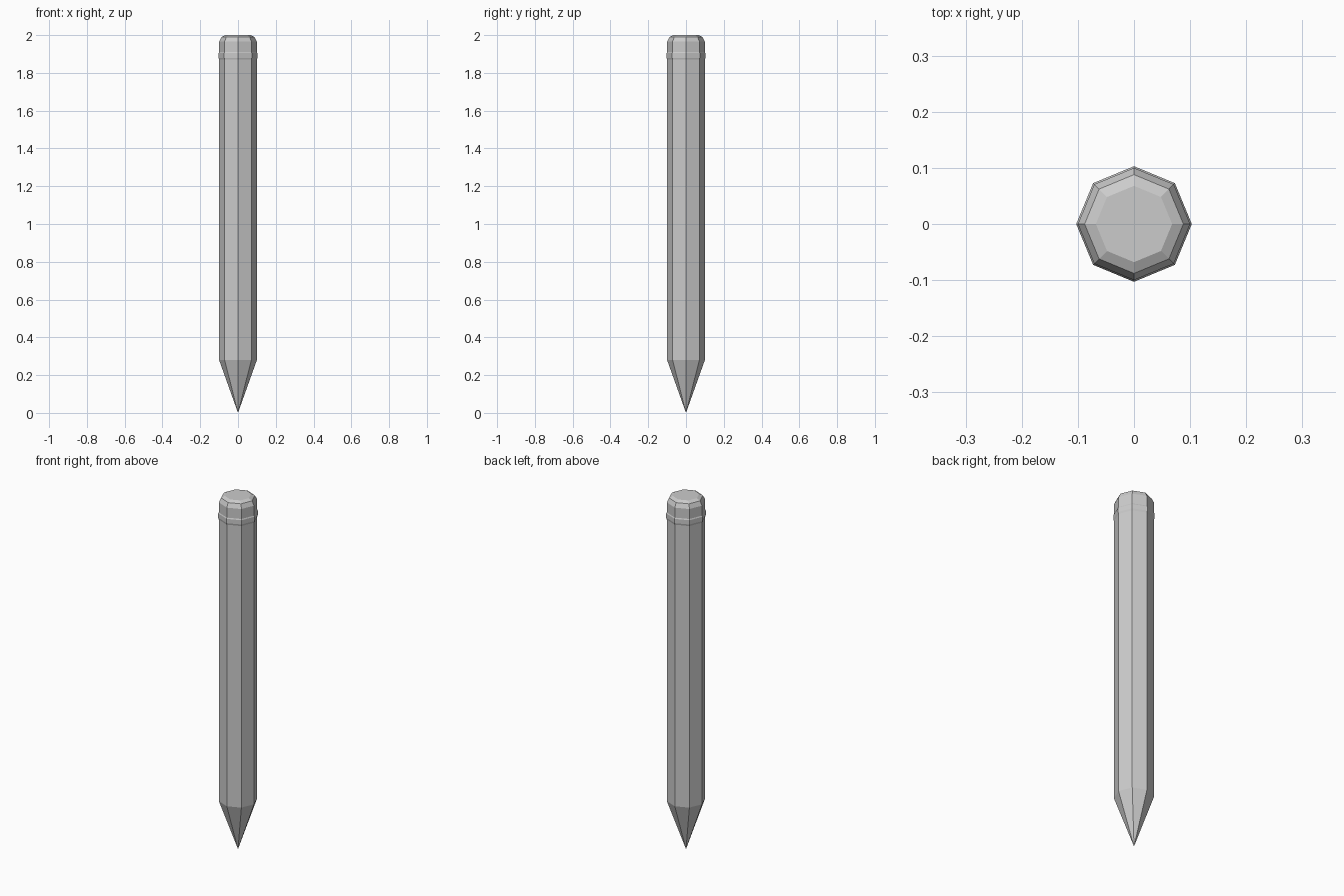
import bpy, bmesh, math

if "Cube" in bpy.data.objects:
    bpy.data.objects.remove(bpy.data.objects["Cube"])

SIDES = 8


def lathe(name, profile):
    """Flat-faced octagonal solid from (radius, z) points, bottom to top."""
    bm = bmesh.new()
    rings = []
    for r, z in profile:
        if r == 0:
            rings.append([bm.verts.new((0, 0, z))] * SIDES)
        else:
            rings.append([bm.verts.new((r * math.cos(i * math.tau / SIDES),
                                        r * math.sin(i * math.tau / SIDES), z))
                          for i in range(SIDES)])
    for low, high in zip(rings, rings[1:]):
        for i in range(SIDES):
            j = (i + 1) % SIDES
            corners = [low[i], low[j], high[j], high[i]]
            bm.faces.new(list(dict.fromkeys(corners)))
    # close the open ends
    if profile[0][0] > 0:
        bm.faces.new(rings[0][::-1])
    if profile[-1][0] > 0:
        bm.faces.new(rings[-1])
    bmesh.ops.recalc_face_normals(bm, faces=bm.faces)
    mesh = bpy.data.meshes.new(name)
    bm.to_mesh(mesh)
    bm.free()
    obj = bpy.data.objects.new(name, mesh)
    bpy.context.collection.objects.link(obj)
    return obj


# sharpened shaft with pointed tip
lathe("pencil_shaft", [(0, 0), (0.1, 0.28), (0.1, 1.87)])

# slightly bulging metal band
lathe("ferrule_band", [(0.1, 1.87), (0.103, 1.88), (0.103, 1.904), (0.1, 1.91)])

# eraser with rounded top edge
lathe("eraser", [(0.1, 1.91), (0.1, 1.966), (0.088, 1.99), (0.068, 2.0)])
